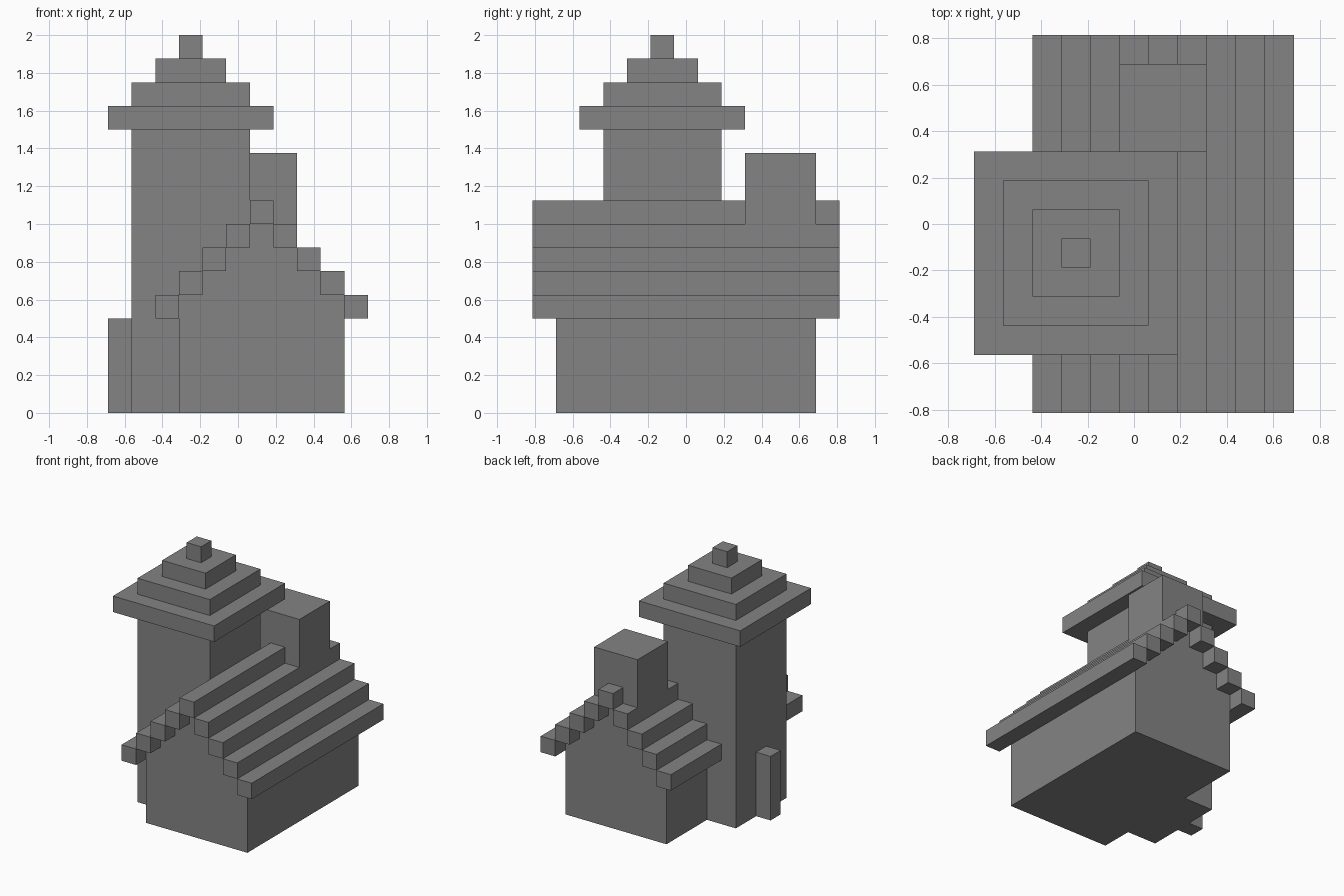
import bpy
import bmesh
from mathutils import Vector

if "Cube" in bpy.data.objects:
    bpy.data.objects.remove(bpy.data.objects["Cube"], do_unlink=True)

U = 0.125            # block size that every part is a multiple of
RIDGE_X = U          # centre line of the house
TOWER = (-2 * U, -U)  # centre of the tower

stone = bpy.data.materials.new("grey_stone")
stone.use_nodes = True
stone.diffuse_color = (0.23, 0.23, 0.23, 1)
stone.node_tree.nodes["Principled BSDF"].inputs["Base Color"].default_value = (0.23, 0.23, 0.23, 1)


def finish(name, bm):
    bmesh.ops.recalc_face_normals(bm, faces=bm.faces)
    mesh = bpy.data.meshes.new(name)
    bm.to_mesh(mesh)
    bm.free()
    mesh.materials.append(stone)
    obj = bpy.data.objects.new(name, mesh)
    bpy.context.collection.objects.link(obj)
    return obj


def box(name, x, y, width, depth, bottom, top):
    """Box centred on x, y between two heights."""
    bm = bmesh.new()
    bmesh.ops.create_cube(bm, size=1)
    bmesh.ops.scale(bm, vec=(width, depth, top - bottom), verts=bm.verts)
    bmesh.ops.translate(bm, vec=(x, y, (bottom + top) / 2), verts=bm.verts)
    return finish(name, bm)


def extrude_along_y(name, profile, depth):
    """Extrude an x-z outline symmetrically along y."""
    bm = bmesh.new()
    face = bm.faces.new([bm.verts.new((x, -depth / 2, z)) for x, z in profile])
    made = bmesh.ops.extrude_face_region(bm, geom=[face])["geom"]
    moved = [v for v in made if isinstance(v, bmesh.types.BMVert)]
    bmesh.ops.translate(bm, vec=Vector((0, depth, 0)), verts=moved)
    return finish(name, bm)


# House body with stepped gables
half = [(3.5 * U, 0)]
for step in range(4):
    reach = (3.5 - step) * U
    if step:
        half.append((reach, (4 + step) * U))
    half.append((reach, (5 + step) * U))
right = [(RIDGE_X + x, z) for x, z in half]
left = [(RIDGE_X - x, z) for x, z in reversed(half)]
extrude_along_y("house_body", right + left, 11 * U)

# Stepped roof, one long bar per step on each slope
for step in range(4):
    bottom = (4 + step) * U
    for side, label in ((1, "left"), (-1, "right")):
        box(f"roof_step_{label}_{step + 1}", RIDGE_X + side * (4 - step) * U, 0,
            U, 13 * U, bottom, bottom + U)
box("roof_ridge", RIDGE_X, 0, U, 13 * U, 8 * U, 9 * U)

# Chimney through the back of the ridge
box("chimney", RIDGE_X, 4 * U, 3 * U, 3 * U, 7 * U, 11 * U)

# Tower with stepped pyramid roof
box("tower", *TOWER, 5 * U, 5 * U, 0, 12 * U)
for tier, size in enumerate((7, 5, 3, 1)):
    box(f"tower_roof_{tier + 1}", *TOWER, size * U, size * U, (12 + tier) * U, (13 + tier) * U)

# Door block on the outer side of the tower
box("tower_door", TOWER[0] - 3 * U, TOWER[1], U, U, 0, 4 * U)
